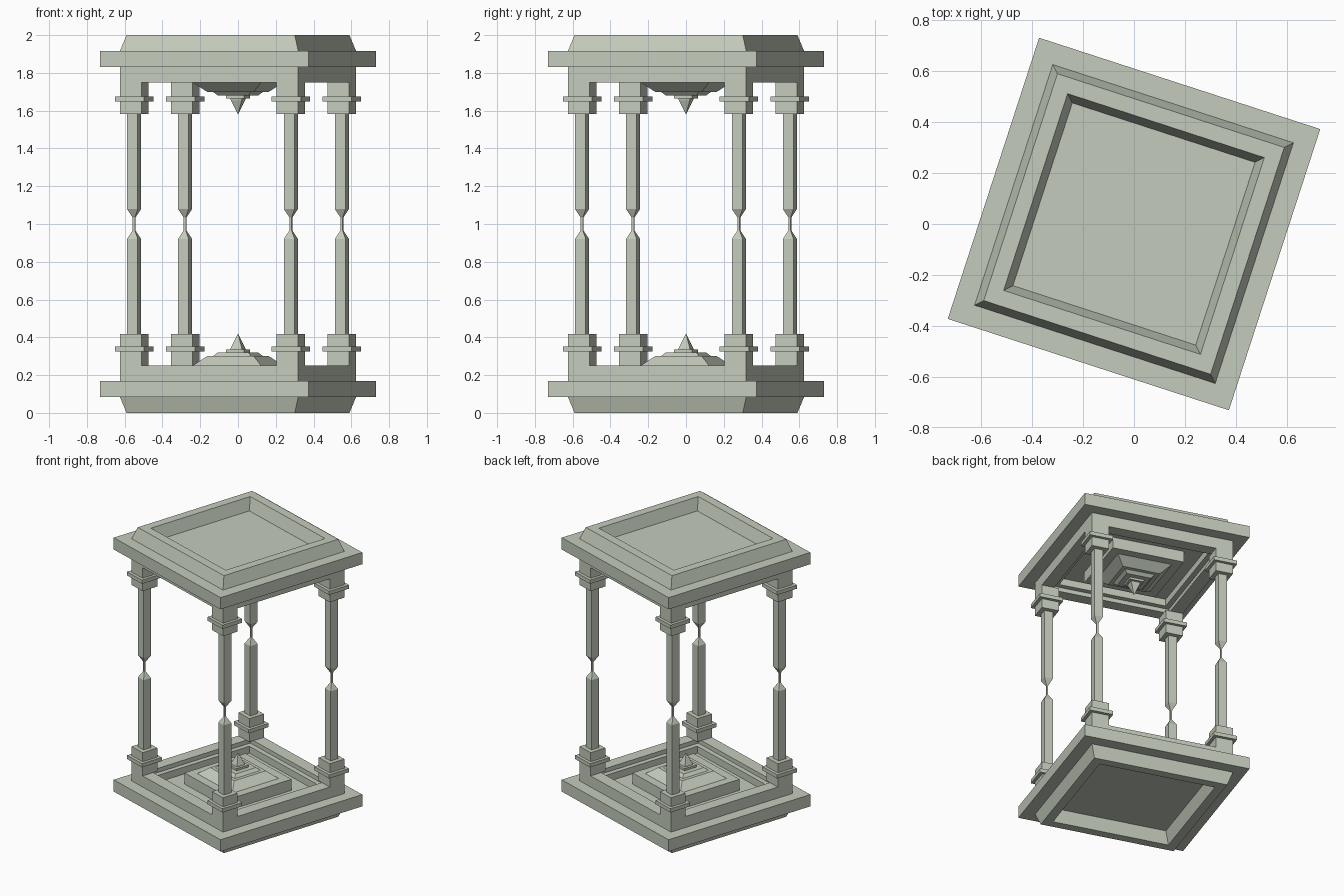
import bpy, bmesh, math

cube = bpy.data.objects.get("Cube")
if cube:
    bpy.data.objects.remove(cube, do_unlink=True)

stone = bpy.data.materials.new("pale green stone")
stone.use_nodes = True
colour = (0.55, 0.60, 0.50, 1)
stone.diffuse_color = colour
stone.node_tree.nodes["Principled BSDF"].inputs["Base Color"].default_value = colour

# The whole frame is turned, so its corners sit at these angles
CORNERS = [math.radians(27 + 90 * k) for k in range(4)]
INSET = 0.4365  # half distance between neighbouring column centres


def square_loft(name, profile, centre=(0, 0), flip=False, ring=False):
    """Loft turned squares through (half side, height) pairs."""
    bm = bmesh.new()
    loops = []
    for half, z in profile:
        r = half * math.sqrt(2)
        height = 2 - z if flip else z
        loops.append([bm.verts.new((centre[0] + r * math.cos(a),
                                    centre[1] + r * math.sin(a), height))
                      for a in CORNERS])
    pairs = list(zip(loops, loops[1:]))
    if ring:
        pairs.append((loops[-1], loops[0]))
    else:
        bm.faces.new(loops[0])
        bm.faces.new(loops[-1])
    for low, high in pairs:
        for i in range(4):
            j = (i + 1) % 4
            bm.faces.new((low[i], low[j], high[j], high[i]))
    bmesh.ops.recalc_face_normals(bm, faces=bm.faces)
    mesh = bpy.data.meshes.new(name)
    bm.to_mesh(mesh)
    bm.free()
    mesh.materials.append(stone)
    obj = bpy.data.objects.new(name, mesh)
    bpy.context.collection.objects.link(obj)
    return obj


# Slab with a bevelled outer moulding and a sunken panel
slab = [(0.377, 0.085), (0.406, 0), (0.468, 0), (0.4965, 0.085),
        (0.58, 0.085), (0.58, 0.17)]
# Stepped rail around the inner well
rail = [(0.4965, 0.17), (0.4965, 0.25), (0.41, 0.25), (0.41, 0.22),
        (0.375, 0.22), (0.375, 0.17)]
# Stepped pedestal and its pointed finial
pedestal = [(0.25, 0.17), (0.25, 0.25), (0.19, 0.25), (0.13, 0.30),
            (0.105, 0.30), (0.085, 0.32), (0.05, 0.32), (0.05, 0.335)]
finial = [(0.032, 0.335), (0.03, 0.345), (0.001, 0.418)]
# Corner block with a projecting band
block = [(0.06, 0.25), (0.06, 0.325), (0.081, 0.325), (0.081, 0.352),
         (0.06, 0.352), (0.06, 0.418)]
# Shaft pinched at the middle
shaft = [(0.03, 0.418), (0.03, 0.92), (0.006, 0.965), (0.006, 1.035),
         (0.03, 1.08), (0.03, 1.582)]

for flip, level in ((False, "lower"), (True, "upper")):
    square_loft(level + "_slab", slab, flip=flip)
    square_loft(level + "_rail", rail, flip=flip, ring=True)
    square_loft(level + "_pedestal", pedestal, flip=flip)
    square_loft(level + "_finial", finial, flip=flip)

for angle, side in zip(CORNERS, ("left", "back", "right", "front")):
    r = INSET * math.sqrt(2)
    centre = (r * math.cos(angle), r * math.sin(angle))
    square_loft(side + "_shaft", shaft, centre)
    square_loft(side + "_lower_block", block, centre)
    square_loft(side + "_upper_block", block, centre, flip=True)
